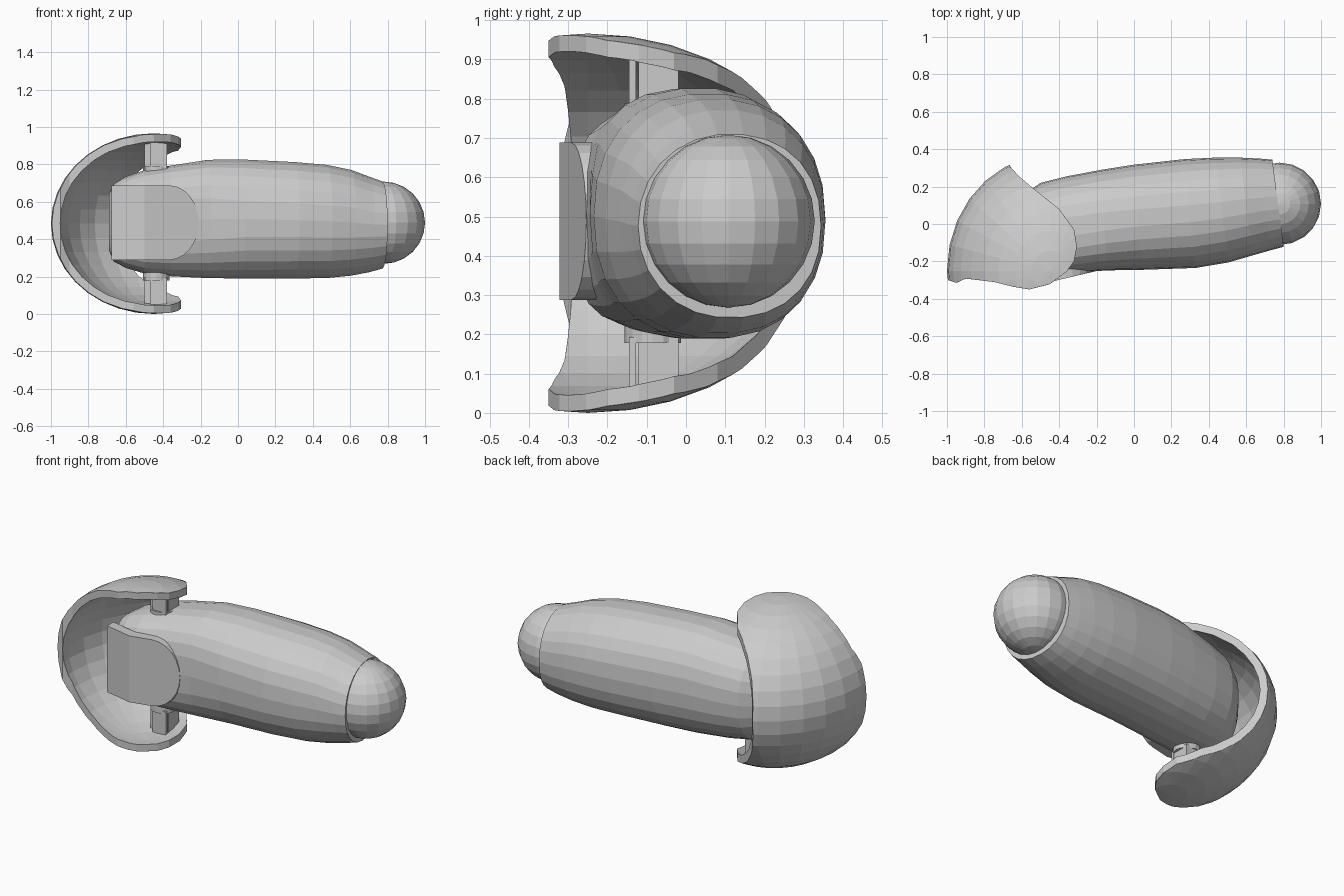
import bpy, bmesh
from math import sin, cos, pi, copysign
from mathutils import Matrix, Vector

if "Cube" in bpy.data.objects:
    bpy.data.objects.remove(bpy.data.objects["Cube"])

MID_Z = 0.483


def finish(bm, name):
    bmesh.ops.recalc_face_normals(bm, faces=bm.faces[:])
    mesh = bpy.data.meshes.new(name)
    bm.to_mesh(mesh)
    bm.free()
    ob = bpy.data.objects.new(name, mesh)
    bpy.context.collection.objects.link(ob)
    return ob


def ellipsoid(name, centre, radii, segs, rings):
    bm = bmesh.new()
    m = Matrix.Translation(centre) @ Matrix.Diagonal((*radii, 1))
    bmesh.ops.create_uvsphere(bm, u_segments=segs, v_segments=rings, radius=1, matrix=m)
    return finish(bm, name)


def box(name, centre, size):
    bm = bmesh.new()
    m = Matrix.Translation(centre) @ Matrix.Diagonal((*size, 1))
    bmesh.ops.create_cube(bm, size=1, matrix=m)
    return finish(bm, name)


def cylinder(name, centre, radius, depth):
    bm = bmesh.new()
    bmesh.ops.create_cone(bm, cap_ends=True, segments=16, radius1=radius, radius2=radius,
                          depth=depth, matrix=Matrix.Translation(centre))
    return finish(bm, name)


def thicken(bm, faces, direction):
    """Extrude faces into a closed solid."""
    ext = bmesh.ops.extrude_face_region(bm, geom=faces, use_keep_orig=True)
    moved = [g for g in ext["geom"] if isinstance(g, bmesh.types.BMVert)]
    bmesh.ops.translate(bm, verts=moved, vec=Vector(direction))


def loft(name, rings, segs=26):
    """Skin through rings of (x, y_min, y_max, z_min, z_max, tilt, squareness)."""
    bm = bmesh.new()
    loops = []
    for x, y0, y1, z0, z1, tilt, power in rings:
        loop = []
        for i in range(segs):
            a = 2 * pi * i / segs
            p = power if cos(a) < 0 else 2.25
            c = copysign(abs(cos(a)) ** (2 / p), cos(a))
            s = copysign(abs(sin(a)) ** (2 / p), sin(a))
            dy = c * (y1 - y0) / 2
            loop.append(bm.verts.new((x - tilt * dy, (y0 + y1) / 2 + dy,
                                      (z0 + z1) / 2 + s * (z1 - z0) / 2)))
        loops.append(loop)
    for a, b in zip(loops, loops[1:]):
        for i in range(segs):
            j = (i + 1) % segs
            bm.faces.new((a[i], a[j], b[j], b[i]))
    bm.faces.new(loops[0])
    bm.faces.new(loops[-1])
    return finish(bm, name)


def boolean(ob, cutter, operation):
    mod = ob.modifiers.new("cut", 'BOOLEAN')
    mod.operation, mod.object, mod.solver = operation, cutter, 'EXACT'
    bpy.context.view_layer.objects.active = ob
    bpy.ops.object.modifier_apply(modifier=mod.name)
    bpy.data.objects.remove(cutter)


# Main limb body, rounded at the joint and tapering to the rim
loft("limb_body", [
    (-0.69, -0.17, 0.00, 0.34, 0.64, 0, 2.8),
    (-0.665, -0.225, 0.07, 0.28, 0.695, 0, 3.2),
    (-0.60, -0.265, 0.15, 0.245, 0.735, 0, 3.2),
    (-0.50, -0.29, 0.22, 0.215, 0.77, 0, 3.2),
    (-0.36, -0.265, 0.255, 0.20, 0.795, 0, 3.0),
    (-0.16, -0.248, 0.29, 0.19, 0.826, 0.05, 2.7),
    (0.02, -0.245, 0.317, 0.188, 0.828, 0.08, 2.4),
    (0.30, -0.235, 0.347, 0.188, 0.814, 0.1, 2.3),
    (0.47, -0.205, 0.355, 0.19, 0.799, 0.13, 2.25),
    (0.60, -0.168, 0.355, 0.203, 0.772, 0.13, 2.2),
    (0.70, -0.14, 0.35, 0.222, 0.735, 0.13, 2.1),
    (0.77, -0.122, 0.344, 0.242, 0.71, 0.13, 2.1)])

# Round ball end
ellipsoid("ball_end", (0.778, 0.108, MID_Z + 0.005), (0.222, 0.22, 0.22), 20, 12)

# Hood: hollow ellipsoid trimmed to its outline seen from above
centre = (-0.45, -0.25, MID_Z)
hood = ellipsoid("joint_hood", centre, (0.55, 0.617, 0.483), 28, 18)
outline = [(-1.05, -0.28), (-0.95, -0.315), (-0.90, -0.292), (-0.75, -0.31), (-0.65, -0.335),
           (-0.56, -0.35), (-0.45, -0.322), (-0.36, -0.255), (-0.32, -0.20), (-0.305, -0.12),
           (-0.32, -0.03), (-0.40, 0.08), (-0.55, 0.20), (-0.62, 0.26), (-0.66, 0.305),
           (-0.70, 0.40), (-1.05, 0.40)]
bm = bmesh.new()
thicken(bm, [bm.faces.new([bm.verts.new((x, y, -0.2)) for x, y in outline])], (0, 0, 1.4))
boolean(hood, finish(bm, "hood_trim"), 'INTERSECT')
boolean(hood, ellipsoid("hood_hollow", centre, (0.507, 0.575, 0.441), 28, 18), 'DIFFERENCE')
rim = hood.modifiers.new("rounded_rim", 'BEVEL')
rim.width, rim.segments, rim.limit_method, rim.angle_limit = 0.013, 1, 'ANGLE', 0.9

# Front guard plate: rounded outline, folded along a vertical crease
def plate_y(x):
    return -0.322 + (0.235 * (x + 0.5) if x > -0.5 else 0.22 * (-0.5 - x))


bm = bmesh.new()
arc = [(-0.37 + 0.16 * cos(a), MID_Z + 0.005 + 0.2 * sin(a))
       for a in [-pi / 2 + pi * i / 12 for i in range(13)]]
right = [(-0.5, 0.288)] + arc + [(-0.5, 0.688)]
verts = [bm.verts.new((x, plate_y(x), z)) for x, z in right]
left = [bm.verts.new((-0.675, plate_y(-0.675), z)) for z in (0.688, 0.288)]
thicken(bm, [bm.faces.new(verts), bm.faces.new([verts[-1], *left, verts[0]])], (0, 0.06, 0))
finish(bm, "guard_plate")

# Hinge pins joining hood and body, below and above
for side, label in ((-1, "lower"), (1, "upper")):
    z = MID_Z + side * 0.365
    box(label + "_pin_core", (-0.44, -0.078, z), (0.12, 0.085, 0.16))
    for y in (-0.136, -0.028):
        box(label + "_pin_cheek", (-0.425, y, z), (0.09, 0.018, 0.15))
    cylinder(label + "_pin_washer", (-0.437, -0.085, MID_Z + side * 0.28), 0.072, 0.05)
